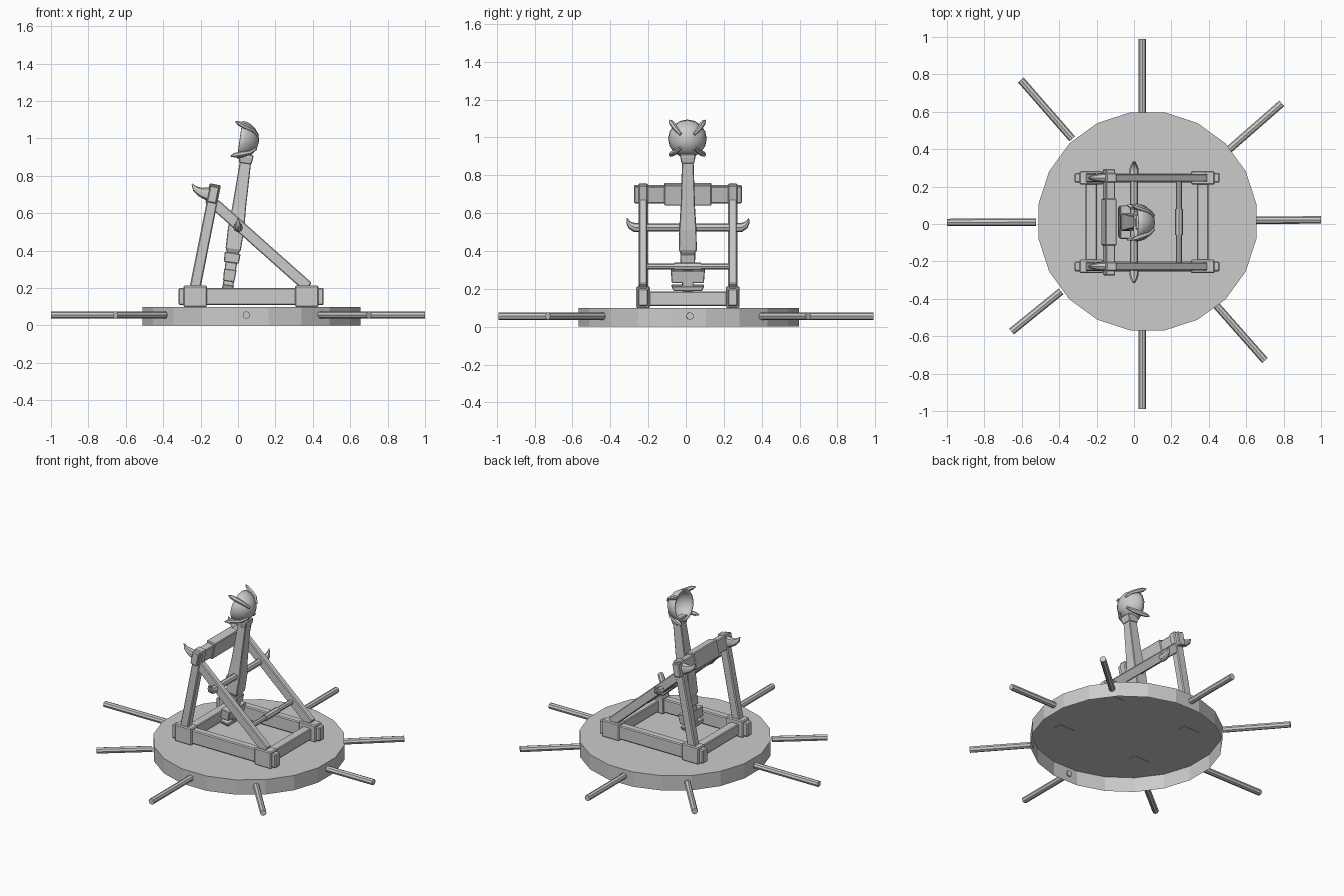
import bpy, bmesh
from math import cos, sin, pi, radians, sqrt
from mathutils import Vector, Matrix

if "Cube" in bpy.data.objects:
    bpy.data.objects.remove(bpy.data.objects["Cube"])

CY = 0.01            # centre line of the machine in y
SIDE = 0.237         # half spacing of the side frames


def finish(name, bm, bevel=0.0, smooth=False):
    bmesh.ops.recalc_face_normals(bm, faces=bm.faces)
    me = bpy.data.meshes.new(name)
    bm.to_mesh(me)
    bm.free()
    ob = bpy.data.objects.new(name, me)
    bpy.context.collection.objects.link(ob)
    if bevel:
        m = ob.modifiers.new("bevel", 'BEVEL')
        m.width, m.segments = bevel, 1
    if smooth:
        bpy.context.view_layer.objects.active = ob
        bpy.ops.object.select_all(action='DESELECT')
        ob.select_set(True)
        bpy.ops.object.shade_smooth_by_angle(angle=radians(40))
    return ob


def loft(name, pts, sizes, n=4, side=(0, 1, 0), bevel=0.0, smooth=False):
    """Sweep a box (n=4) or ellipse section of size (along side, across) through points."""
    bm = bmesh.new()
    pts = [Vector(p) for p in pts]
    if len(sizes) == 1:
        sizes = sizes * len(pts)
    k, off = (sqrt(2), pi / 4) if n == 4 else (1, 0)
    rings = []
    for i, p in enumerate(pts):
        t = (pts[min(i + 1, len(pts) - 1)] - pts[max(i - 1, 0)]).normalized()
        s = Vector(side)
        u = (s - t * s.dot(t)).normalized()
        v = t.cross(u)
        w, h = sizes[i]
        rings.append([bm.verts.new(p + u * (w / 2 * k * cos(off + 2 * pi * j / n))
                                   + v * (h / 2 * k * sin(off + 2 * pi * j / n))) for j in range(n)])
    for a, b in zip(rings, rings[1:]):
        for j in range(n):
            bm.faces.new((a[j], a[(j + 1) % n], b[(j + 1) % n], b[j]))
    bm.faces.new(rings[0])
    bm.faces.new(rings[-1])
    return finish(name, bm, bevel, smooth)


def rod(name, a, b, d, n=8):
    ax = Vector(b) - Vector(a)
    side = (0, 0, 1) if abs(ax.z) < 0.5 * ax.length else (0, 1, 0)
    return loft(name, [a, b], [(d, d)], n, side, smooth=True)


# turntable: 20-sided drum, open underneath
bm = bmesh.new()
ring = [[bm.verts.new((0.072 + 0.59 * cos(radians(9 + 18 * i)), 0.014 + 0.59 * sin(radians(9 + 18 * i)), z))
         for i in range(20)] for z in (0, 0.1)]
for i in range(20):
    j = (i + 1) % 20
    bm.faces.new((ring[0][i], ring[0][j], ring[1][j], ring[1][i]))
bm.faces.new(ring[1])
finish("turntable", bm)

# push handles around the turntable
handles = [((0.65, 0.02), (1.0, 0.022)), ((0.51, 0.40), (0.79, 0.645)), ((0.045, 0.59), (0.045, 0.99)),
           ((-0.33, 0.455), (-0.605, 0.77)), ((-0.525, 0.01), (-1.0, 0.008)), ((-0.39, -0.36), (-0.655, -0.575)),
           ((0.045, -0.56), (0.045, -0.99)), ((0.44, -0.435), (0.70, -0.73))]
for a, b in handles:
    rod("push_handle", (*a, 0.056), (*b, 0.056), 0.04)

# side frames
for s in (-1, 1):
    y = CY + s * SIDE
    loft("side_rail", [(-0.318, y, 0.155), (0.458, y, 0.155)], [(0.052, 0.092)], bevel=0.006)
    for x in (-0.228, 0.368):
        loft("corner_block", [(x - 0.063, y, 0.156), (x + 0.063, y, 0.156)], [(0.072, 0.114)], bevel=0.006)
    loft("front_post", [(-0.232, y, 0.19), (-0.12, y, 0.752)], [(0.05, 0.058)], bevel=0.006)
    loft("diagonal_brace", [(-0.125, y, 0.65), (0.375, y, 0.205)], [(0.042, 0.06)], bevel=0.005)
    # horn on the post top
    loft("post_horn", [(-0.13, y, 0.70), (-0.16, y, 0.703), (-0.20, y, 0.713), (-0.23, y, 0.732), (-0.246, y, 0.757)],
         [(0.05, 0.08), (0.05, 0.075), (0.04, 0.05), (0.026, 0.03), (0.004, 0.004)], 8, smooth=True)
    # horn on the axle end
    loft("axle_horn", [(0, CY + s * a, z) for a, z in
                       ((0.255, 0.524), (0.28, 0.524), (0.303, 0.535), (0.316, 0.552), (0.322, 0.574))],
         [(d, d) for d in (0.05, 0.05, 0.038, 0.022, 0.003)], 8, (1, 0, 0), smooth=True)

# cross members
for x in (-0.228, 0.368):
    loft("floor_crossbeam", [(x, CY - 0.22, 0.148), (x, CY + 0.22, 0.148)], [(0.06, 0.075)], side=(1, 0, 0), bevel=0.005)
lean = (0.98, 0, -0.2)
for name, half, size in (("top_crossbeam", 0.285, (0.05, 0.09)), ("stop_pad", 0.125, (0.062, 0.112))):
    loft(name, [(-0.133, CY - half, 0.70), (-0.133, CY + half, 0.70)], [size], side=lean, bevel=0.005)
rod("axle", (0, CY - 0.27, 0.524), (0, CY + 0.27, 0.524), 0.042)
rod("rear_rod", (0.24, CY - 0.235, 0.318), (0.24, CY + 0.235, 0.318), 0.032)
rod("rear_rod_sleeve", (0.24, CY - 0.07, 0.318), (0.24, CY + 0.07, 0.318), 0.044)


# throwing arm, leaning slightly back
def on_arm(z):
    return (-0.055 + (z - 0.2) * 0.141, CY, z)


def arm_part(name, rows, bevel=0.004):
    loft(name, [on_arm(r[0]) for r in rows], [(r[1], r[2]) for r in rows], bevel=bevel)


arm_part("arm_foot", [(0.19, 0.06, 0.055), (0.39, 0.06, 0.066)])
arm_part("arm_collar", [(0.335, 0.076, 0.08), (0.388, 0.08, 0.086)])
arm_part("arm_beam", [(0.385, 0.07, 0.06), (0.41, 0.095, 0.082), (0.52, 0.09, 0.088),
                      (0.63, 0.076, 0.074), (0.88, 0.06, 0.06)])
arm_part("arm_neck", [(0.865, 0.066, 0.066), (0.90, 0.08, 0.076), (0.915, 0.078, 0.074)])
arm_part("tension_block", [(0.235, 0.17, 0.06), (0.30, 0.18, 0.068)])
arm_part("tension_foot", [(0.192, 0.15, 0.058), (0.218, 0.175, 0.062)])

# bowl, opening towards -x
M = Matrix.Translation((0.01, CY - 0.002, 0.993)) @ Matrix.Rotation(radians(-82), 4, 'Y')
bm = bmesh.new()
bmesh.ops.create_uvsphere(bm, u_segments=16, v_segments=12, radius=0.102)
bmesh.ops.delete(bm, geom=[v for v in bm.verts if v.co.z > 0.001], context='VERTS')
bm.transform(M)
bowl = finish("bowl", bm, smooth=True)
m = bowl.modifiers.new("wall", 'SOLIDIFY')
m.thickness, m.offset = 0.012, -1

# claws gripping the bowl
profile = [(0.05, -0.092, 0.016), (0.086, -0.062, 0.024), (0.106, -0.018, 0.03),
           (0.122, 0.015, 0.026), (0.132, 0.036, 0.007)]
for k in range(4):
    a = pi / 4 + k * pi / 2
    pts = [M @ Vector((r * cos(a), r * sin(a), z)) for r, z, d in profile]
    tangent_side = M.to_3x3() @ Vector((-sin(a), cos(a), 0))
    loft("bowl_claw", pts, [(d, d) for r, z, d in profile], 6, tangent_side, smooth=True)
